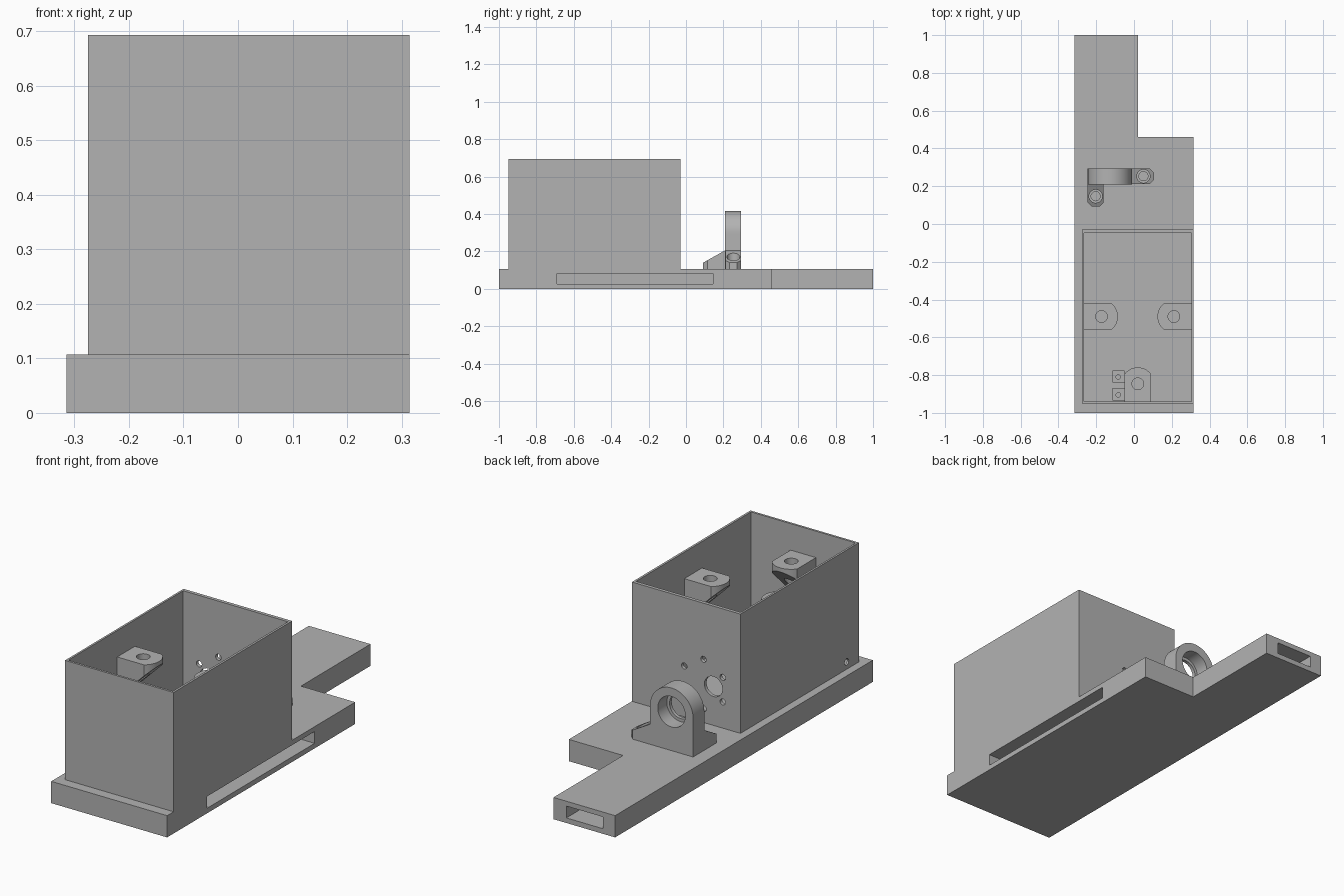
import bpy, bmesh, math
from mathutils import Matrix, Vector

if "Cube" in bpy.data.objects:
    bpy.data.objects.remove(bpy.data.objects["Cube"])

grey = bpy.data.materials.new("plain_grey")
grey.diffuse_color = (0.45, 0.45, 0.45, 1)
grey.use_nodes = True
grey.node_tree.nodes["Principled BSDF"].inputs["Base Color"].default_value = grey.diffuse_color


def prism(name, pts, axis, a, b):
    """Extrude a 2D outline along an axis from a to b."""
    place = {'x': lambda p, d: (d, p[0], p[1]),
             'y': lambda p, d: (p[0], d, p[1]),
             'z': lambda p, d: (p[0], p[1], d)}[axis]
    bm = bmesh.new()
    face = bm.faces.new([bm.verts.new(place(p, a)) for p in pts])
    ext = bmesh.ops.extrude_face_region(bm, geom=[face])
    move = Vector(place((0, 0), b - a))
    bmesh.ops.translate(bm, vec=move, verts=[v for v in ext['geom'] if isinstance(v, bmesh.types.BMVert)])
    bmesh.ops.recalc_face_normals(bm, faces=bm.faces)
    me = bpy.data.meshes.new(name)
    bm.to_mesh(me)
    bm.free()
    me.materials.append(grey)
    ob = bpy.data.objects.new(name, me)
    bpy.context.collection.objects.link(ob)
    return ob


def rect(x0, x1, y0, y1):
    return [(x0, y0), (x1, y0), (x1, y1), (x0, y1)]


def arc(cx, cy, r, a0, a1, n):
    return [(cx + r * math.cos(a0 + (a1 - a0) * i / n), cy + r * math.sin(a0 + (a1 - a0) * i / n))
            for i in range(n + 1)]


def rod(cx, cy, r, axis, a, b, n=48):
    return prism("cutter", arc(cx, cy, r, 0, math.tau, n)[:-1], axis, a, b)


def combine(ob, steps):
    """Apply a list of (operation, tool object) booleans, then drop the tools."""
    for op, tool in steps:
        m = ob.modifiers.new("bool", 'BOOLEAN')
        m.operation, m.object, m.solver = op, tool, 'EXACT'
        tool.hide_render = True
    dg = bpy.context.evaluated_depsgraph_get()
    dg.update()
    me = bpy.data.meshes.new_from_object(ob.evaluated_get(dg))
    ob.modifiers.clear()
    ob.data = me
    for _, tool in steps:
        bpy.data.objects.remove(tool)
    me.materials.clear()
    me.materials.append(grey)
    for p in me.polygons:
        p.use_smooth = True
        p.material_index = 0
    me.set_sharp_from_angle(angle=math.radians(30))
    return ob


TOP = 0.107           # top of the base plate
AX, AZ = -0.128, 0.298  # shaft axis

# L-shaped base with the motor box, hollowed by a side slot and an end slot
base = prism("base_and_box", [(-.315, -1), (.315, -1), (.315, .46), (.02, .46), (.02, 1), (-.315, 1)], 'z', 0, TOP)
duct = [(-.25, -.69), (.4, -.69), (.4, .145), (-.05, .145), (-.05, 1.1), (-.25, 1.1)]
steps = [('UNION', prism("box", rect(-.275, .315, -.95, -.03), 'z', .095, .693)),
         ('DIFFERENCE', prism("box_inside", rect(-.265, .304, -.939, -.047), 'z', TOP, .8)),
         ('DIFFERENCE', prism("duct", duct, 'z', .025, .083)),
         ('DIFFERENCE', rod(AX, AZ, .049, 'y', -.1, .02)),
         ('DIFFERENCE', rod(-.855, .143, .016, 'x', -.35, -.2, 24))]
# ring of six motor screw holes
for i in range(6):
    t = math.radians(30 + 60 * i)
    steps.append(('DIFFERENCE', rod(-.074 + .121 * math.cos(t), .296 + .121 * math.sin(t), .015, 'y', -.1, .02, 24)))
combine(base, steps)

# bearing stand with a stepped bore
stand = prism("bearing_stand", [(-.245, TOP), (-.011, TOP)] + arc(AX, AZ, .117, 0, math.pi, 40), 'y', .208, .295)
combine(stand, [('DIFFERENCE', rod(AX, AZ, .06, 'y', .1, .4)),
                ('DIFFERENCE', rod(AX, AZ, .075, 'y', .225, .4))])


# sloped feet of the stand, built pointing along +x, with a screw recess
def foot(name, x, y, turn):
    ob = prism(name, [(0, TOP), (.116, TOP), (.116, .14), (0, .205)], 'y', -.042, .042)
    c = .022
    plan = [(0, -.05), (0, -.042), (.116 - c, -.042), (.116, -.042 + c),
            (.116, .042 - c), (.116 - c, .042), (0, .042)][1:]
    combine(ob, [('INTERSECT', prism("plan", plan, 'z', 0, .5)),
                 ('DIFFERENCE', rod(.061, 0, .035, 'z', .137, .4)),
                 ('DIFFERENCE', rod(.061, 0, .024, 'z', .05, .4))])
    ob.data.transform(Matrix.Translation((x, y, 0)) @ Matrix.Rotation(turn, 4, 'Z'))


foot("stand_side_foot", -.011, .253, 0)
foot("stand_front_foot", -.203, .208, -math.pi / 2)


# lid screw tabs on the inner walls, built pointing along +x
def tab(name, x, y, turn):
    ob = prism(name, [(-.005, 0), (.18, 0), (.18, -.02), (0, -.2), (-.005, -.2)], 'y', -.1, .1)
    a = math.asin(.069 / .087)
    plan = [(-.02, -.069)] + arc(.093, 0, .087, -a, a, 16) + [(-.02, .069)]
    combine(ob, [('INTERSECT', prism("plan", plan, 'z', -.4, .4)),
                 ('DIFFERENCE', rod(.093, 0, .031, 'z', -.5, .5))])
    ob.data.transform(Matrix.Translation((x, y, .563)) @ Matrix.Rotation(turn, 4, 'Z'))


tab("left_tab", -.265, -.49, 0)
tab("right_tab", .304, -.49, math.pi)
tab("front_tab", .02, -.939, math.pi / 2)

# cable clamp on the box floor: two drilled blocks with a gap
for name, y0, y1, hy in (("clamp_back", -.838, -.776, -.81), ("clamp_front", -.934, -.868, -.905)):
    block = prism(name, rect(-.115, -.05, y0, y1), 'z', TOP - .002, .165)
    combine(block, [('DIFFERENCE', rod(-.083, hy, .012, 'z', TOP, .3, 24))])
